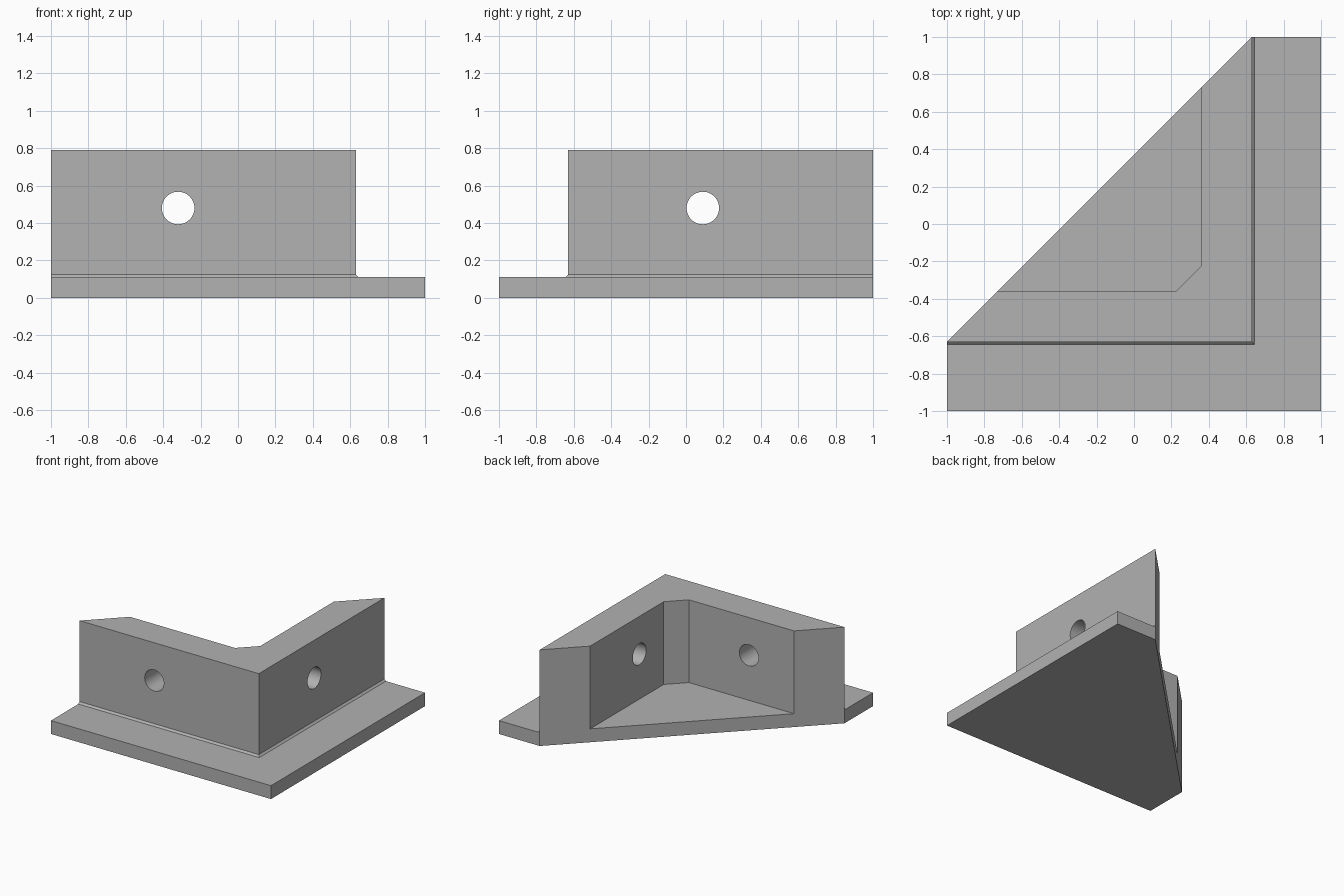
import bpy, bmesh
from math import pi, radians
from mathutils import Matrix

cube = bpy.data.objects.get("Cube")
if cube:
    bpy.data.objects.remove(cube, do_unlink=True)

grey = bpy.data.materials.new("plain grey")
grey.use_nodes = True
colour = (0.445, 0.445, 0.445, 1)
grey.diffuse_color = colour
grey.node_tree.nodes["Principled BSDF"].inputs["Base Color"].default_value = colour

BASE_TOP, WALL_TOP = 0.11, 0.79
OUT, INN, CHAMFER = 0.63, 0.36, 0.015
DIAG = 1 - OUT          # back diagonal is y = x + DIAG


def finish(name, bm):
    bmesh.ops.remove_doubles(bm, verts=bm.verts, dist=1e-5)
    bmesh.ops.recalc_face_normals(bm, faces=bm.faces)
    mesh = bpy.data.meshes.new(name)
    bm.to_mesh(mesh)
    bm.free()
    mesh.materials.append(grey)
    obj = bpy.data.objects.new(name, mesh)
    bpy.context.collection.objects.link(obj)
    return obj


def loft(name, levels):
    """Solid through a stack of (outline, height) rings."""
    bm = bmesh.new()
    rings = [[bm.verts.new((x, y, z)) for x, y in pts] for pts, z in levels]
    bm.faces.new(rings[0][::-1])
    bm.faces.new(rings[-1])
    for low, high in zip(rings, rings[1:]):
        for i in range(len(low)):
            j = (i + 1) % len(low)
            bm.faces.new((low[i], low[j], high[j], high[i]))
    return finish(name, bm)


def bore(name, axis, location):
    bm = bmesh.new()
    turn = Matrix.Rotation(pi / 2, 4, axis)
    bmesh.ops.create_cone(bm, cap_ends=True, segments=48, radius1=0.087,
                          radius2=0.087, depth=0.6,
                          matrix=Matrix.Translation(location) @ turn)
    return finish(name, bm)


def combine(target, tool, operation):
    mod = target.modifiers.new(operation.lower(), "BOOLEAN")
    mod.operation, mod.object, mod.solver = operation, tool, "EXACT"
    bpy.context.view_layer.objects.active = target
    bpy.ops.object.modifier_apply(modifier=mod.name)
    bpy.data.objects.remove(tool, do_unlink=True)


def wall_outline(s):
    """L-shaped wall with its outer faces at distance s."""
    corner = 0.225
    return [(-1, -s), (s, -s), (s, 1), (OUT, 1), (INN, INN + DIAG),
            (INN, -corner), (corner, -INN), (-INN - DIAG, -INN), (-1, -OUT)]


# Base plate with the cut-off back corner
plate = [(-1, -1), (1, -1), (1, 1), (OUT, 1), (-1, -OUT)]
bracket = loft("corner_bracket", [(plate, 0), (plate, BASE_TOP)])

# Upright corner wall with a small chamfer at its foot
wall = loft("corner_wall", [(wall_outline(OUT + CHAMFER), BASE_TOP),
                            (wall_outline(OUT), BASE_TOP + CHAMFER),
                            (wall_outline(OUT), WALL_TOP)])

# One bolt hole through each wall
mid = (OUT + INN) / 2
combine(wall, bore("front_bore", "X", (-0.32, -mid, 0.48)), "DIFFERENCE")
combine(wall, bore("side_bore", "Y", (mid, 0.09, 0.48)), "DIFFERENCE")
combine(bracket, wall, "UNION")

# Smooth bores, crisp edges elsewhere
bpy.ops.object.select_all(action="DESELECT")
bracket.select_set(True)
bpy.context.view_layer.objects.active = bracket
bpy.ops.object.shade_smooth_by_angle(angle=radians(30))
